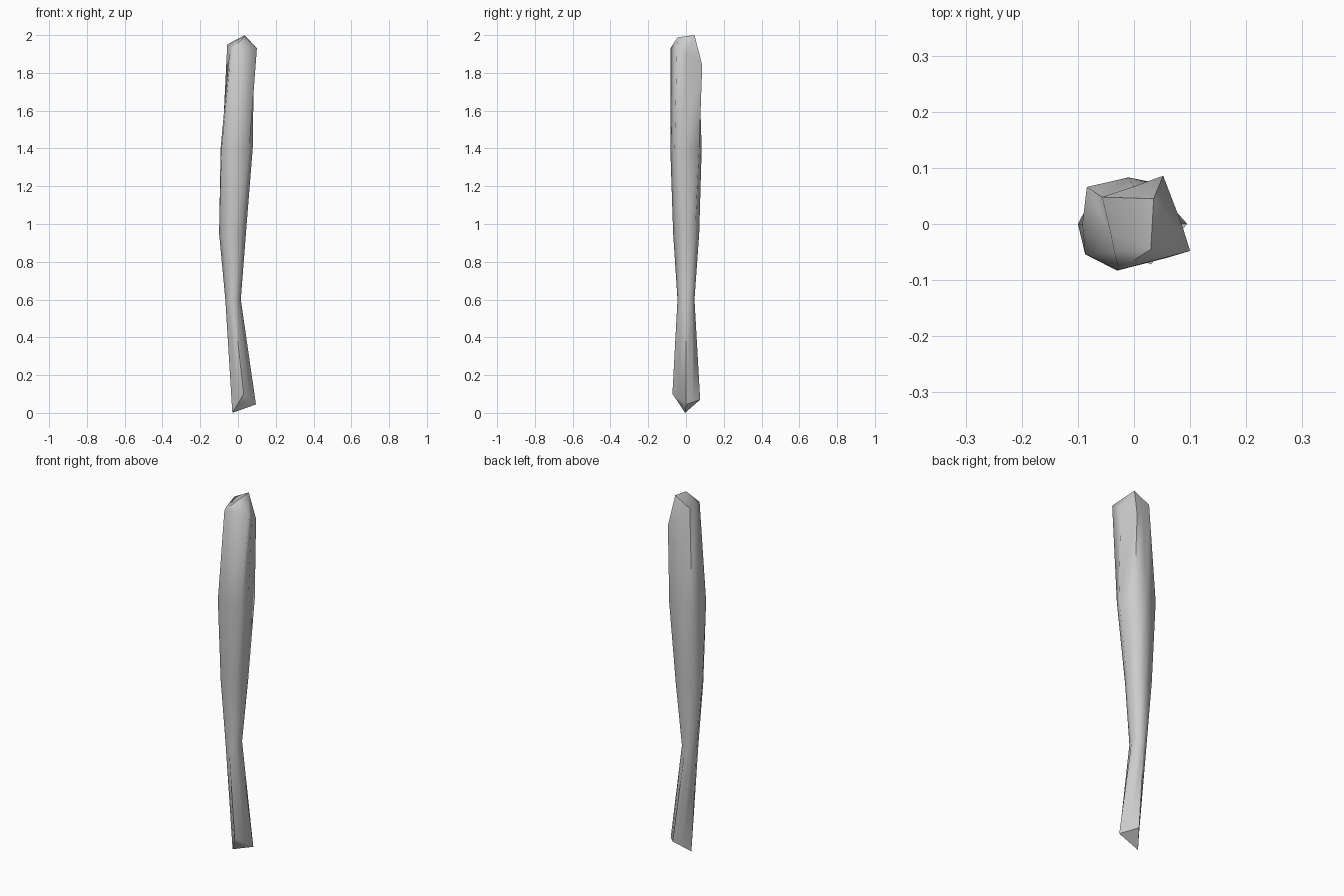
import bpy, bmesh, math

if "Cube" in bpy.data.objects:
    bpy.data.objects.remove(bpy.data.objects["Cube"])

# Eight-point cross-sections, ordered W SW S SE E NE N NW
foot = [(-.03, -.005, 0), (0, -.037, .05), (.03, -.072, .1), (.062, -.036, .072),
        (.095, 0, .045), (.062, .037, .057), (.03, .075, .07), (0, .035, .035)]
waist = [(-.026 + .041 * math.cos(a), .045 * math.sin(a), .6)
         for a in [math.pi + i * math.pi / 4 for i in range(8)]]
middle = [(x, y, .95) for x, y in
          [(-.1, 0), (-.078, -.042), (-.03, -.068), (.02, -.045),
           (.042, -.005), (.03, .048), (-.01, .07), (-.075, .047)]]
shoulder = [(x, y, 1.4) for x, y in
            [(-.092, 0), (-.087, -.054), (-.03, -.083), (.06, -.06),
             (.078, -.022), (.055, .07), (-.01, .083), (-.084, .066)]]
head = [(-.042, -.015, 1.945), (-.035, -.05, 1.94), (-.027, -.082, 1.93), (.1, -.048, 1.93),
        (.085, 0, 1.9), (.052, .086, 1.84), (0, .067, 1.9), (-.057, .048, 1.95)]

# Loft the stick through its sections
bm = bmesh.new()
rings = [[bm.verts.new(p) for p in r] for r in (foot, waist, middle, shoulder, head)]
for a, b in zip(rings, rings[1:]):
    for i in range(8):
        j = (i + 1) % 8
        bm.faces.new((a[i], a[j], b[j], b[i]))

# Wedge-shaped cut at the bottom
f = rings[0]
bm.faces.new(f[:5])
bm.faces.new(f[4:] + f[:1])

# Small ridge at the top
h = rings[-1]
back = bm.verts.new((.035, .045, 2))
front = bm.verts.new((.03, -.045, 1.988))
for i in (3, 4, 5, 6):
    bm.faces.new((h[i], h[i + 1], back))
for i in (7, 0, 1, 2):
    bm.faces.new((h[i], h[(i + 1) % 8], front))
bm.faces.new((h[3], back, front))
bm.faces.new((h[7], front, back))

bmesh.ops.recalc_face_normals(bm, faces=bm.faces)
mesh = bpy.data.meshes.new("wooden_stick")
bm.to_mesh(mesh)
bm.free()
stick = bpy.data.objects.new("wooden_stick", mesh)
bpy.context.collection.objects.link(stick)
bpy.context.view_layer.objects.active = stick
stick.select_set(True)
bpy.ops.object.shade_smooth_by_angle(angle=math.radians(60))
